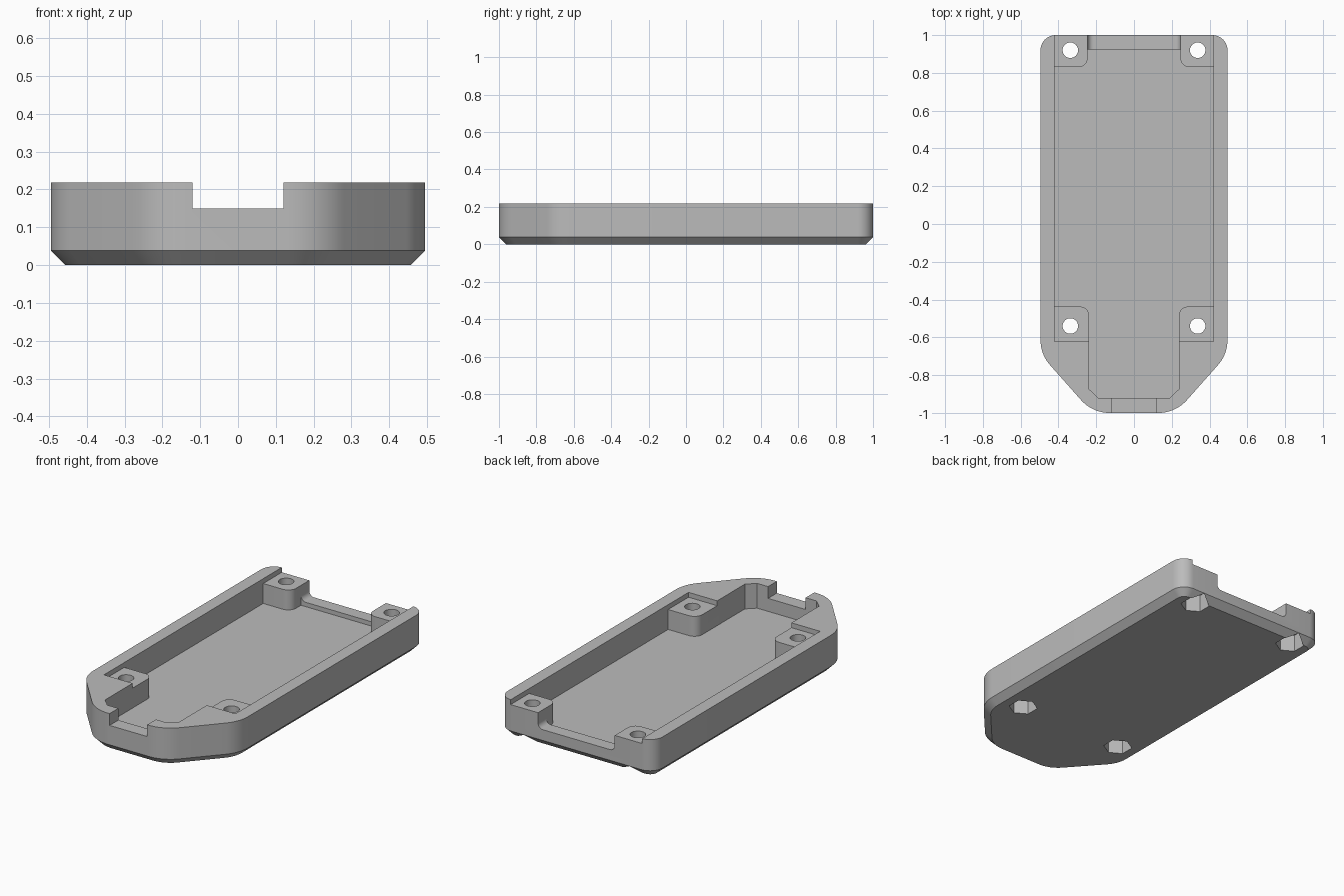
import bpy, bmesh, math
from mathutils import Vector

cube = bpy.data.objects.get("Cube")
if cube:
    bpy.data.objects.remove(cube, do_unlink=True)

TOP, BOSS_TOP, FLOOR, SILL, CHAMFER = 0.218, 0.19, 0.075, 0.10, 0.038
HALF_W, POCKET_W, NECK_W, SLOT_W = 0.495, 0.42, 0.237, 0.245

grey = bpy.data.materials.new("mid grey plastic")
grey.use_nodes = True
grey.diffuse_color = (0.5, 0.5, 0.5, 1)
grey.node_tree.nodes["Principled BSDF"].inputs["Base Color"].default_value = (0.5, 0.5, 0.5, 1)


def rounded(corners, steps=10):
    """Turn (x, y, radius) corners into an outline with arcs."""
    out, n = [], len(corners)
    for i, (x, y, r) in enumerate(corners):
        p = Vector((x, y))
        if r == 0:
            out.append(p)
            continue
        a = (Vector(corners[i - 1][:2]) - p).normalized()
        b = (Vector(corners[(i + 1) % n][:2]) - p).normalized()
        half = a.angle(b) / 2
        centre = p + (a + b).normalized() * (r / math.sin(half))
        t = r / math.tan(half)
        u, v = p + a * t - centre, p + b * t - centre
        sweep = math.pi - 2 * half
        for k in range(steps + 1):
            f = k / steps
            out.append(centre + (u * math.sin((1 - f) * sweep) + v * math.sin(f * sweep)) / math.sin(sweep))
    return out


def mirrored(right_side):
    """Counter-clockwise outline from its right half, front to back."""
    return right_side + [(-x, y, r) for x, y, r in reversed(right_side)]


def inset(loop, d):
    out, n = [], len(loop)
    for i, p in enumerate(loop):
        e1 = (p - loop[i - 1]).normalized()
        e2 = (loop[(i + 1) % n] - p).normalized()
        n1, n2 = Vector((-e1.y, e1.x)), Vector((-e2.y, e2.x))
        out.append(p + (n1 + n2) * (d / (1 + n1.dot(n2))))
    return out


def loft(name, levels, upright=False):
    """Solid through (outline, height) levels; upright maps the outline to xz."""
    bm = bmesh.new()
    rings = []
    for loop, h in levels:
        rings.append([bm.verts.new((p.x, h, p.y) if upright else (p.x, p.y, h)) for p in loop])
    n = len(rings[0])
    for low, high in zip(rings, rings[1:]):
        for i in range(n):
            j = (i + 1) % n
            bm.faces.new((low[i], low[j], high[j], high[i]))
    bm.faces.new(list(reversed(rings[0])))
    bm.faces.new(rings[-1])
    bmesh.ops.recalc_face_normals(bm, faces=bm.faces)
    mesh = bpy.data.meshes.new(name)
    bm.to_mesh(mesh)
    bm.free()
    obj = bpy.data.objects.new(name, mesh)
    bpy.context.collection.objects.link(obj)
    mesh.materials.append(grey)
    return obj


def prism(name, corners, low, high, upright=False):
    loop = rounded(corners)
    return loft(name, [(loop, low), (loop, high)], upright)


def ngon(name, sides, radius, x, y, low, high):
    turn = [math.pi / 2 + 2 * math.pi * k / sides for k in range(sides)]
    loop = [Vector((x + radius * math.cos(a), y + radius * math.sin(a))) for a in turn]
    return loft(name, [(loop, low), (loop, high)])


# Outer body with tapered nose and chamfered underside
outline = rounded(mirrored([(0.22, -1, 0.2), (HALF_W, -0.69, 0.2), (HALF_W, 1, 0.08)]))
tray = loft("case_tray", [(inset(outline, CHAMFER), 0), (outline, CHAMFER), (outline, TOP)])

# Main cavity, leaving four screw bosses standing
cutters = [prism("cavity_cutter", mirrored([
    (0.19, -0.92, 0), (NECK_W, -0.875, 0), (NECK_W, -0.437, 0.05), (POCKET_W, -0.437, 0),
    (POCKET_W, 0.83, 0), (SLOT_W, 0.83, 0.05), (SLOT_W, 0.925, 0)]), FLOOR, 0.4)]

# Step that lowers the boss tops below the rim and opens the back
cutters.append(prism("step_cutter", mirrored([(POCKET_W, -0.623, 0), (POCKET_W, 1.1, 0)]), BOSS_TOP, 0.4))

# Back opening with rounded lower corners, and the front notch
cutters.append(prism("back_opening_cutter", mirrored([(SLOT_W, SILL, 0.03), (SLOT_W, 0.4, 0)]), 0.9, 1.1, True))
cutters.append(prism("front_notch_cutter", mirrored([(0.12, 0.15, 0), (0.12, 0.4, 0)]), -1.1, -0.9, True))

# Screw holes with hexagonal nut pockets underneath
for x in (-0.337, 0.337):
    for y in (-0.54, 0.92):
        cutters.append(ngon("screw_hole_cutter", 32, 0.041, x, y, -0.1, 0.4))
        cutters.append(ngon("nut_pocket_cutter", 6, 0.078, x, y, -0.1, 0.1))

bpy.context.view_layer.objects.active = tray
tray.select_set(True)
for cutter in cutters:
    cutter.hide_render = True
    mod = tray.modifiers.new("cut", "BOOLEAN")
    mod.operation = "DIFFERENCE"
    mod.solver = "EXACT"
    mod.object = cutter
    bpy.ops.object.modifier_apply(modifier=mod.name)
    bpy.data.objects.remove(cutter, do_unlink=True)

bpy.ops.object.shade_smooth_by_angle(angle=math.radians(30))
